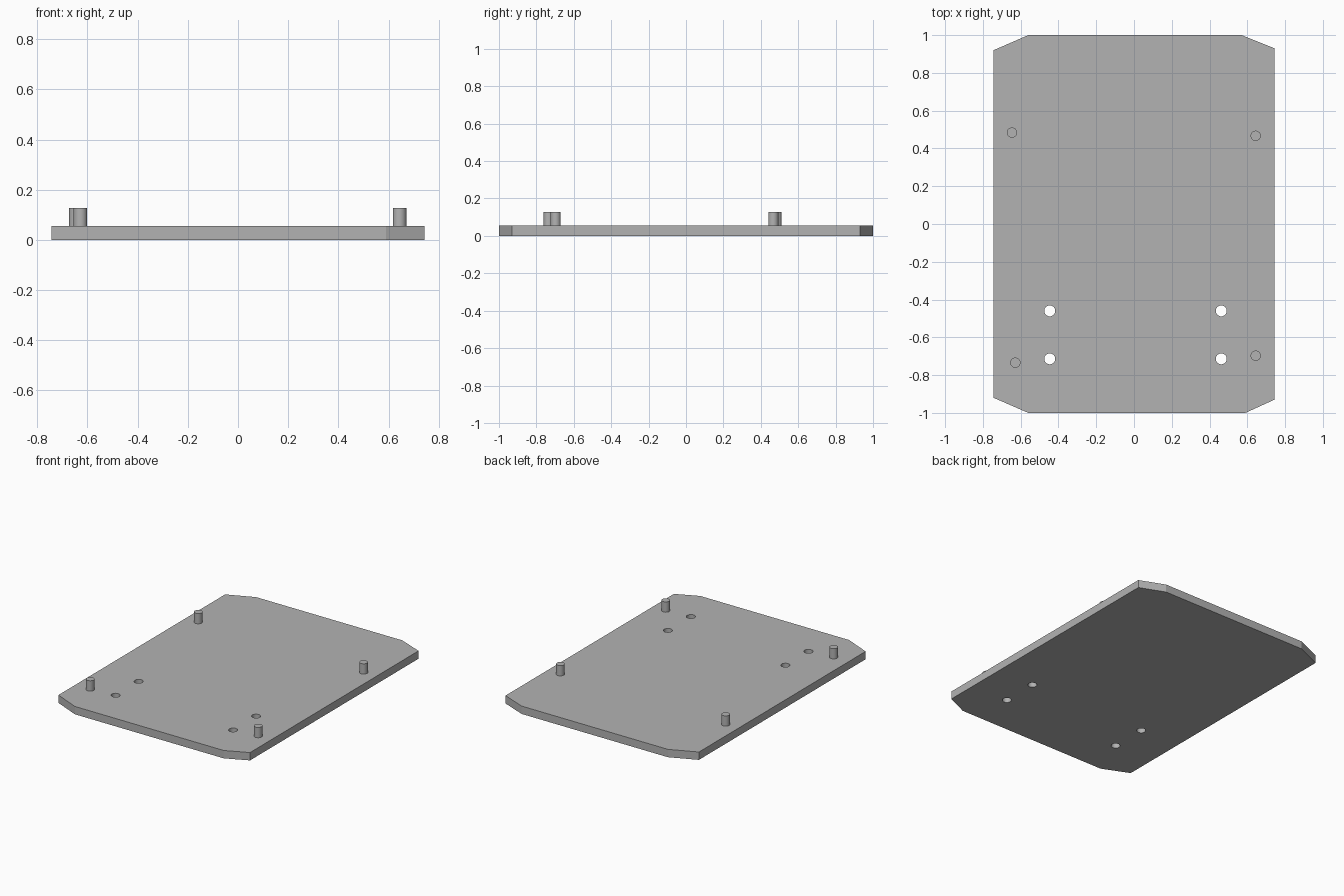
import bpy
import math

PLATE_TOP = 0.055
PEG_TOP = 0.127

if "Cube" in bpy.data.objects:
    bpy.data.objects.remove(bpy.data.objects["Cube"], do_unlink=True)

# Single flat grey
grey = bpy.data.materials.new("plain_grey")
grey.use_nodes = True
grey.diffuse_color = (0.45, 0.45, 0.45, 1)
grey.node_tree.nodes["Principled BSDF"].inputs["Base Color"].default_value = grey.diffuse_color


def cylinder(name, x, y, radius, bottom, top):
    bpy.ops.mesh.primitive_cylinder_add(vertices=32, radius=radius, depth=top - bottom,
                                        location=(x, y, (bottom + top) / 2))
    obj = bpy.context.object
    obj.name = name
    obj.data.materials.append(grey)
    bpy.ops.object.shade_smooth_by_angle(angle=math.radians(30))
    return obj


# Base plate: rectangle with clipped corners, extruded
outline = [(-0.56, -1), (0.59, -1), (0.744, -0.93), (0.744, 0.93),
           (0.57, 1), (-0.56, 1), (-0.744, 0.92), (-0.744, -0.92)]
n = len(outline)
verts = [(x, y, z) for z in (0, PLATE_TOP) for x, y in outline]
faces = [list(reversed(range(n))), list(range(n, 2 * n))]
faces += [[i, (i + 1) % n, n + (i + 1) % n, n + i] for i in range(n)]
mesh = bpy.data.meshes.new("base_plate")
mesh.from_pydata(verts, [], faces)
mesh.materials.append(grey)
plate = bpy.data.objects.new("base_plate", mesh)
bpy.context.collection.objects.link(plate)

# Four through holes near the front
for x in (-0.446, 0.462):
    for y in (-0.714, -0.46):
        cutter = cylinder("hole_cutter", x, y, 0.029, -0.1, 0.2)
        cut = plate.modifiers.new("hole", "BOOLEAN")
        cut.operation = "DIFFERENCE"
        cut.solver = "EXACT"
        cut.object = cutter
        bpy.context.view_layer.objects.active = plate
        bpy.ops.object.modifier_apply(modifier=cut.name)
        bpy.data.objects.remove(cutter, do_unlink=True)

# Four upright pegs
pegs = {"peg_back_right": (-0.646, 0.484), "peg_back_left": (0.644, 0.467),
        "peg_front_right": (-0.628, -0.734), "peg_front_left": (0.644, -0.697)}
for name, (x, y) in pegs.items():
    cylinder(name, x, y, 0.027, PLATE_TOP, PEG_TOP)
